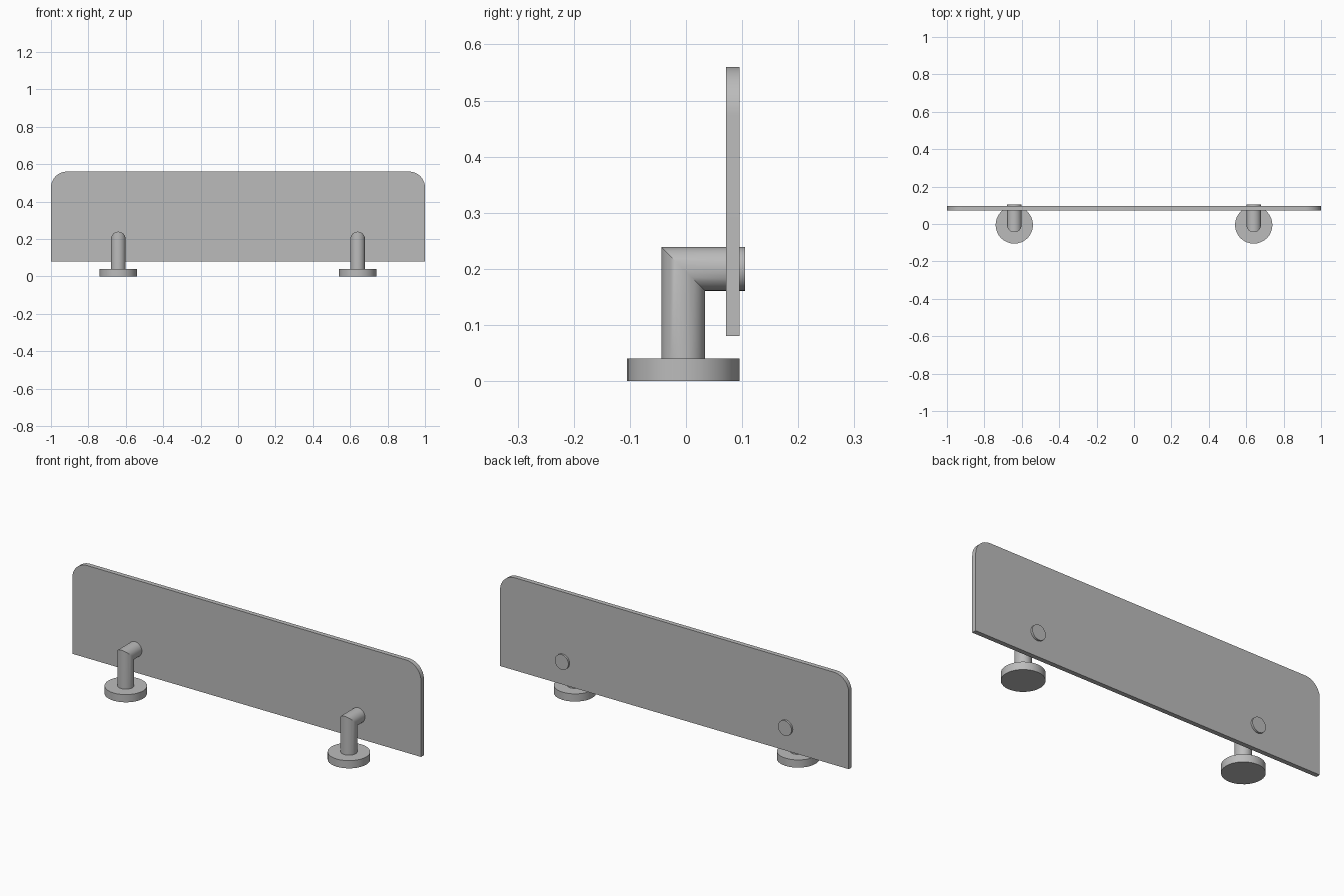
import bpy, bmesh, math

cube = bpy.data.objects.get("Cube")
if cube:
    bpy.data.objects.remove(cube, do_unlink=True)

grey = bpy.data.materials.new("satin_grey")
grey.use_nodes = True
GREY = (0.5, 0.5, 0.5, 1)
grey.diffuse_color = GREY
grey.node_tree.nodes["Principled BSDF"].inputs["Base Color"].default_value = GREY

POST_Y = -0.005
SIDES = 32


def loft(name, rings):
    """Skin a closed solid through rings of points."""
    bm = bmesh.new()
    loops = [[bm.verts.new(p) for p in ring] for ring in rings]
    n = len(loops[0])
    for a, b in zip(loops, loops[1:]):
        for i in range(n):
            j = (i + 1) % n
            bm.faces.new((a[i], a[j], b[j], b[i]))
    bm.faces.new(loops[0])
    bm.faces.new(loops[-1])
    bmesh.ops.recalc_face_normals(bm, faces=bm.faces)
    mesh = bpy.data.meshes.new(name)
    bm.to_mesh(mesh)
    bm.free()
    mesh.materials.append(grey)
    obj = bpy.data.objects.new(name, mesh)
    bpy.context.collection.objects.link(obj)
    bpy.ops.object.select_all(action='DESELECT')
    obj.select_set(True)
    bpy.context.view_layer.objects.active = obj
    bpy.ops.object.shade_smooth_by_angle(angle=math.radians(30))
    return obj


def circle(radius):
    return [(radius * math.cos(2 * math.pi * i / SIDES),
             radius * math.sin(2 * math.pi * i / SIDES)) for i in range(SIDES)]


# Upright panel with rounded top corners
HALF, BOTTOM, TOP, R = 1.0, 0.08, 0.56, 0.085
outline = [(-HALF, BOTTOM), (HALF, BOTTOM)]
for side, start in ((1, 0), (-1, 90)):
    for k in range(13):
        a = math.radians(start + 90 * k / 12)
        outline.append((side * (HALF - R) + R * math.cos(a),
                        TOP - R + R * math.sin(a)))
loft("panel", [[(x, y, z) for x, z in outline] for y in (0.071, 0.095)])

# Mitred brackets on round foot plates
for label, x in (("left", 0.64), ("right", -0.64)):
    loft(label + "_foot_plate",
         [[(x + u, POST_Y + v, z) for u, v in circle(0.1)] for z in (0, 0.04)])
    pipe = circle(0.039)
    loft(label + "_elbow_post", [
        [(x + u, POST_Y + v, 0.04) for u, v in pipe],
        [(x + u, POST_Y + v, 0.2 - v) for u, v in pipe],
        [(x + u, 0.105, 0.2 - v) for u, v in pipe],
    ])
